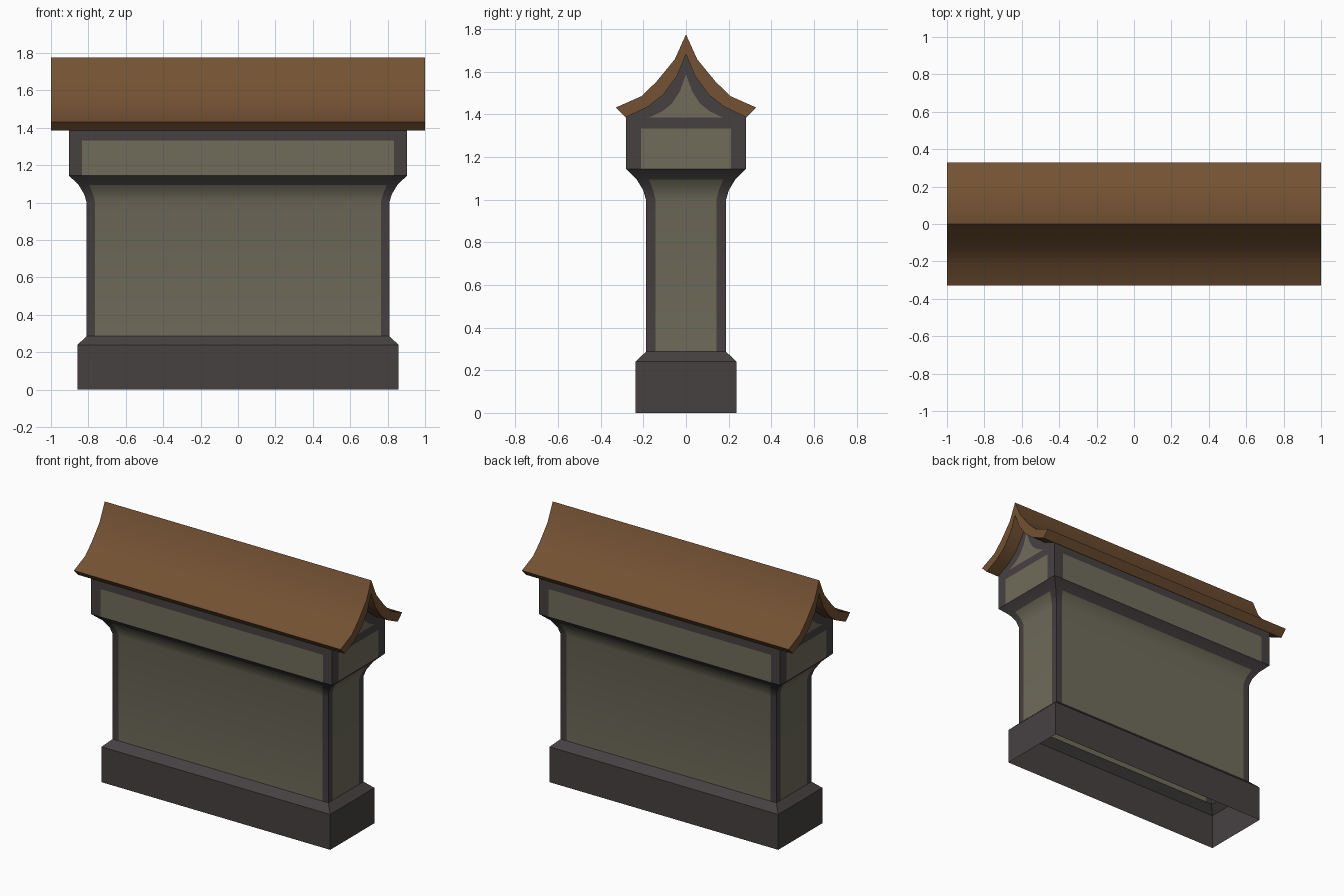
import bpy, bmesh

if "Cube" in bpy.data.objects:
    bpy.data.objects.remove(bpy.data.objects["Cube"])


def material(name, rgb):
    m = bpy.data.materials.new(name)
    m.diffuse_color = (*rgb, 1)
    m.use_nodes = True
    m.node_tree.nodes["Principled BSDF"].inputs["Base Color"].default_value = m.diffuse_color
    return m


PLASTER = material("olive plaster", (0.160, 0.150, 0.104))
TRIM = material("dark trim", (0.062, 0.052, 0.053))
ROOF = material("brown roof", (0.172, 0.083, 0.033))


def finish(bm, name, mats, angle=0.45):
    me = bpy.data.meshes.new(name)
    bm.to_mesh(me)
    bm.free()
    ob = bpy.data.objects.new(name, me)
    bpy.context.collection.objects.link(ob)
    for m in mats:
        me.materials.append(m)
    bpy.ops.object.select_all(action='DESELECT')
    ob.select_set(True)
    bpy.context.view_layer.objects.active = ob
    bpy.ops.object.shade_smooth_by_angle(angle=angle)
    return ob


def ring(bm, z, hx, hy, post):
    """Rectangle, counter-clockwise, each side split at its corner posts."""
    px, py = hx - post, hy - post
    pts = [(-hx, -hy), (-px, -hy), (px, -hy), (hx, -hy), (hx, -py), (hx, py),
           (hx, hy), (px, hy), (-px, hy), (-hx, hy), (-hx, py), (-hx, -py)]
    return [bm.verts.new((x, y, z)) for x, y in pts]


def loft(name, levels):
    """levels: (z, half x, half y, post width, panel in the band above?)"""
    bm = bmesh.new()
    rings = [ring(bm, *lv[:4]) for lv in levels]
    for lv, a, b in zip(levels, rings, rings[1:]):
        for i in range(12):
            j = (i + 1) % 12
            f = bm.faces.new((a[i], a[j], b[j], b[i]))
            f.material_index = 0 if lv[4] and i % 3 == 1 else 1
    return finish(bm, name, (PLASTER, TRIM))


# Plinth, open underneath, with a chamfered top
loft("plinth", [(0, .858, .237, .045, False),
                (.24, .858, .237, .045, False),
                (.287, .809, .188, .045, False)])

# Wall, flaring cove and upper band with framed plaster panels
loft("wall", [(.287, .809, .188, .045, True),
              (1.0, .809, .188, .045, True),
              (1.045, .822, .201, .047, True),
              (1.095, .852, .231, .057, False),
              (1.145, .904, .282, .070, True),
              (1.333, .904, .282, .070, False),
              (1.386, .904, .282, .070, False)])

# Half profiles from eave to ridge (y, z)
TOP = [(.33, 1.432), (.21, 1.485), (.14, 1.552), (.053, 1.658), (0, 1.775)]
UNDER = [(.284, 1.386), (.18, 1.435), (.107, 1.492), (.042, 1.580), (0, 1.682)]
INNER = [(.172, 1.386), (.11, 1.415), (.065, 1.452), (.028, 1.510), (0, 1.588)]


def mirrored(half):
    return half + [(-y, z) for y, z in reversed(half[:-1])]


# Swept roof: closed cross-section extruded along x
bm = bmesh.new()
n = len(mirrored(TOP))
section = mirrored(TOP) + mirrored(UNDER)[::-1]
ends = [[bm.verts.new((x, y, z)) for y, z in section] for x in (-1, 1)]
m = len(section)
for i in range(m):
    j = (i + 1) % m
    bm.faces.new((ends[0][i], ends[0][j], ends[1][j], ends[1][i]))
for e in ends:
    for i in range(n - 1):
        bm.faces.new((e[i], e[i + 1], e[m - 2 - i], e[m - 1 - i]))
bmesh.ops.recalc_face_normals(bm, faces=bm.faces)
finish(bm, "swept_roof", (ROOF,))

# Gable ends: dark bargeboard strip around a plaster infill
bm = bmesh.new()
for s in (-1, 1):
    x = s * .904
    o, p = ([bm.verts.new((x, y, z)) for y, z in mirrored(h)] for h in (UNDER, INNER))
    new = []
    for i in range(n - 1):
        f = bm.faces.new((o[i], o[i + 1], p[i + 1], p[i]))
        f.material_index = 1
        new.append(f)
    for i in range(n // 2):
        k = n - 1 - i
        corners = [p[i], p[i + 1], p[k - 1], p[k]]
        new.append(bm.faces.new(list(dict.fromkeys(corners))))
    for f in new:
        f.normal_update()
        if f.normal.x * s < 0:
            f.normal_flip()
finish(bm, "gable_ends", (PLASTER, TRIM))
